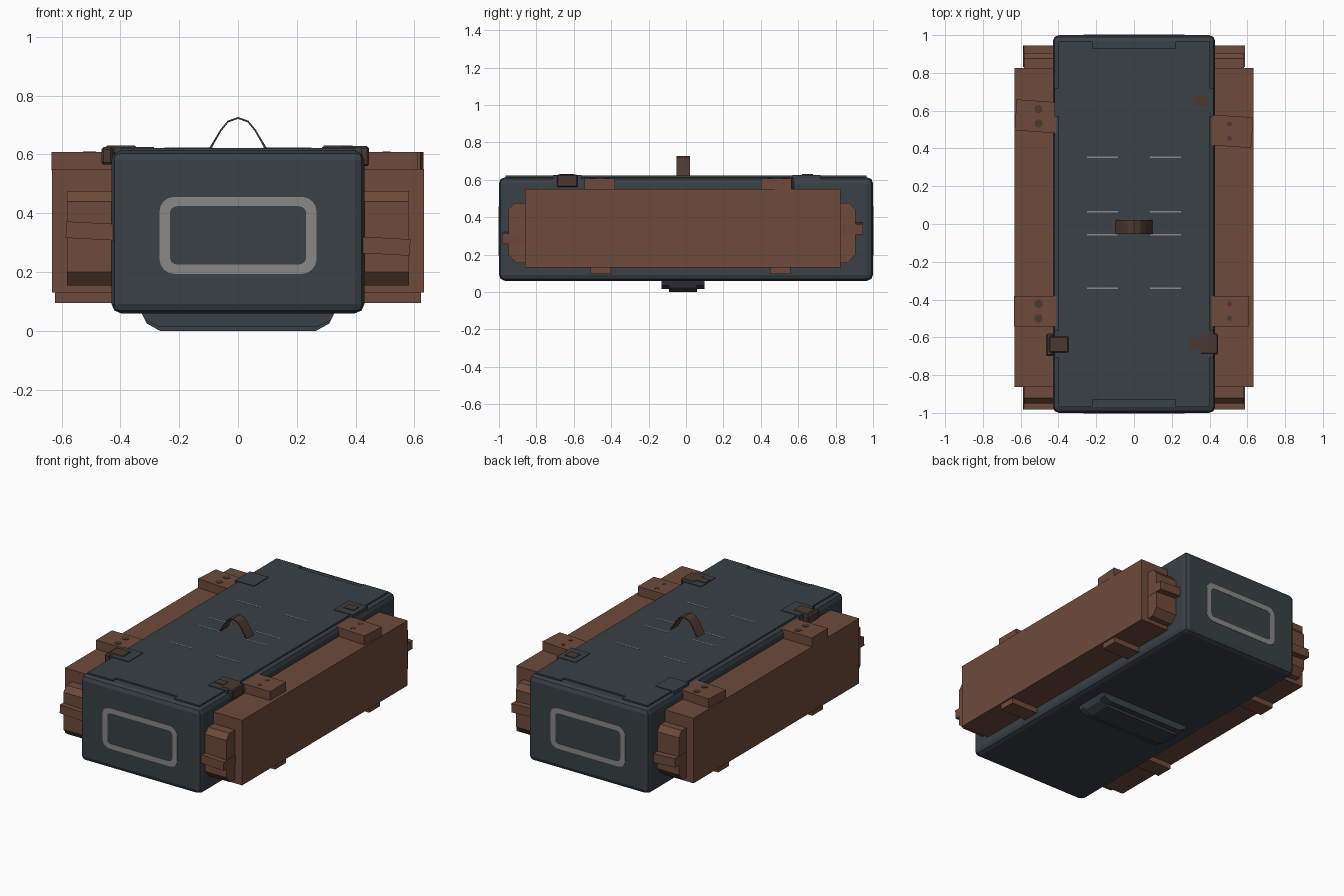
import bpy, bmesh, math
from mathutils import Vector, Matrix

if "Cube" in bpy.data.objects:
    bpy.data.objects.remove(bpy.data.objects["Cube"])


def material(name, rgb):
    m = bpy.data.materials.new(name)
    m.diffuse_color = (*rgb, 1)
    m.use_nodes = True
    m.node_tree.nodes["Principled BSDF"].inputs["Base Color"].default_value = m.diffuse_color
    return m


SLATE = material("dark slate", (0.041, 0.052, 0.060))
BROWN = material("leather brown", (0.155, 0.070, 0.043))
DARK = material("dark brown", (0.070, 0.041, 0.030))
GREY = material("light grey", (0.26, 0.25, 0.24))


def finish(bm, name, mat):
    bmesh.ops.recalc_face_normals(bm, faces=bm.faces)
    me = bpy.data.meshes.new(name)
    bm.to_mesh(me)
    bm.free()
    me.materials.append(mat)
    ob = bpy.data.objects.new(name, me)
    bpy.context.collection.objects.link(ob)
    return ob


def box(name, x, y, z, mat, bevel=0, segments=1, rot=0, axis='Z'):
    """Box from (min, max) ranges, optionally bevelled and turned about its centre."""
    x, y, z = sorted(x), sorted(y), sorted(z)
    bm = bmesh.new()
    bmesh.ops.create_cube(bm, size=1)
    bmesh.ops.scale(bm, verts=bm.verts, vec=(x[1] - x[0], y[1] - y[0], z[1] - z[0]))
    if bevel:
        bmesh.ops.bevel(bm, geom=bm.edges[:], offset=bevel, segments=segments,
                        profile=0.5, affect='EDGES')
    c = Vector(((x[0] + x[1]) / 2, (y[0] + y[1]) / 2, (z[0] + z[1]) / 2))
    bm.transform(Matrix.Translation(c) @ Matrix.Rotation(math.radians(rot), 4, axis))
    return finish(bm, name, mat)


def prism(name, pts, lo, hi, mat, axis):
    """Extrude a 2D outline along axis: X uses (y,z), Y uses (x,z), Z uses (x,y)."""
    def place(p, t):
        return {'X': (t, p[0], p[1]), 'Y': (p[0], t, p[1]), 'Z': (p[0], p[1], t)}[axis]
    bm = bmesh.new()
    a = [bm.verts.new(place(p, lo)) for p in pts]
    b = [bm.verts.new(place(p, hi)) for p in pts]
    n = len(pts)
    bm.faces.new(a)
    bm.faces.new(b)
    for i in range(n):
        bm.faces.new((a[i], a[(i + 1) % n], b[(i + 1) % n], b[i]))
    return finish(bm, name, mat)


def rounded(hx, hz, r, steps=4):
    pts = []
    for k, (sx, sz) in enumerate(((1, 1), (-1, 1), (-1, -1), (1, -1))):
        for i in range(steps + 1):
            a = math.pi / 2 * (k + i / steps)
            pts.append((sx * (hx - r) + r * math.cos(a), sz * (hz - r) + r * math.sin(a)))
    return pts


def end_frame(name, y0, y1):
    """Rounded rectangular frame plate on an end of the case."""
    outer, inner = rounded(0.267, 0.131, 0.05), rounded(0.232, 0.099, 0.025)
    bm = bmesh.new()
    rings = [[bm.verts.new((px, y, pz + 0.325)) for px, pz in ring]
             for y, ring in ((y0, outer), (y1, outer), (y1, inner), (y0, inner))]
    n = len(outer)
    for k in range(4):
        a, b = rings[k], rings[(k + 1) % 4]
        for i in range(n):
            bm.faces.new((a[i], a[(i + 1) % n], b[(i + 1) % n], b[i]))
    return finish(bm, name, GREY)


# main case
box("case_body", (-0.43, 0.43), (-1, 1), (0.06, 0.613), SLATE, 0.032, 2)

# lid plate with a shallow notch at each end
lid = [(-0.40, -0.965), (-0.22, -0.965), (-0.22, -0.93), (0.22, -0.93), (0.22, -0.965), (0.40, -0.965)]
lid += [(-px, -py) for px, py in lid]
prism("lid_plate", lid, 0.60, 0.622, SLATE, 'Z')

# tapered foot bar under the case
prism("foot_bar", [(-0.33, 0.065), (-0.31, 0.025), (-0.265, 0), (0.265, 0), (0.31, 0.025), (0.33, 0.065)],
      -0.09, 0.06, SLATE, 'Y')
prism("foot_bar_flange", [(-0.33, 0.065), (-0.315, 0.035), (-0.27, 0.015), (0.27, 0.015), (0.315, 0.035),
                          (0.33, 0.065)], -0.13, 0.10, SLATE, 'Y')

# painted frames on both ends
end_frame("front_frame", -1.002, -0.99)
end_frame("back_frame", 0.99, 1.002)

# faint painted lines on the lid
for y in (-0.34, -0.057, 0.065, 0.354):
    for s in (-1, 1):
        box("lid_line", (s * 0.085, s * 0.25), (y - 0.004, y + 0.004), (0.618, 0.6235), GREY)

# side pouches with end caps, end straps and bottom straps
for s, side in ((1, "right"), (-1, "left")):
    box(side + "_pouch", (s * 0.40, s * 0.633), (-0.862, 0.827), (0.13, 0.55), BROWN)
    cap = [(-0.95, 0.20), (-0.91, 0.155), (0.865, 0.155), (0.905, 0.20),
           (0.905, 0.44), (0.875, 0.475), (-0.92, 0.475), (-0.95, 0.44)]
    prism(side + "_end_caps", cap, s * 0.41, s * 0.582, BROWN, 'X')
    zf, zb = (0.288, 0.34) if s > 0 else (0.34, 0.288)
    box(side + "_front_end_strap", (s * 0.42, s * 0.585), (-0.982, -0.86), (zf - 0.028, zf + 0.028),
        BROWN, rot=3, axis='Y')
    box(side + "_back_end_strap", (s * 0.42, s * 0.585), (0.83, 0.946), (zb - 0.028, zb + 0.028),
        BROWN, rot=3, axis='Y')
    for y in (-0.455, 0.505):
        box(side + "_bottom_strap", (s * 0.42, s * 0.622), (y - 0.055, y + 0.055), (0.095, 0.14), BROWN)

# top straps with rivets: x range, y range, turn in degrees
for i, (x, y, rot) in enumerate((((-0.627, -0.40), (0.488, 0.652), -4), ((-0.634, -0.40), (-0.543, -0.38), 0),
                                 ((0.40, 0.626), (0.41, 0.572), -4), ((0.40, 0.61), (-0.543, -0.38), 0))):
    box("top_strap", x, y, (0.545, 0.608), BROWN, rot=rot)
    yc = (y[0] + y[1]) / 2
    r = 0.022 if i < 2 else 0.014
    xc = -0.505 if i < 2 else 0.505
    for dy in (-0.038, 0.038):
        hole = [(xc + r * math.cos(a * math.pi / 5), yc + dy + r * math.sin(a * math.pi / 5)) for a in range(10)]
        prism("strap_hole", hole, 0.604, 0.610, DARK, 'Z')

# corner plates on the lid
for s in (-1, 1):
    box("front_corner_plate", (s * 0.285, s * 0.42), (-0.71, -0.56), (0.585, 0.626), SLATE)
    box("back_corner_plate", (s * 0.285, s * 0.42), (0.57, 0.72), (0.585, 0.626), SLATE)

# latches hooked over the lid edge
box("left_latch", (-0.45, -0.345), (-0.68, -0.595), (0.60, 0.631), DARK, 0.006)
box("left_latch_hook", (-0.465, -0.425), (-0.70, -0.58), (0.565, 0.625), DARK, 0.008)
box("right_latch_tongue", (0.29, 0.36), (-0.66, -0.61), (0.60, 0.630), DARK)
box("right_latch", (0.35, 0.445), (-0.69, -0.58), (0.56, 0.628), DARK, 0.006)
box("back_latch", (0.32, 0.39), (0.62, 0.68), (0.60, 0.630), DARK)

# arched carry handle
arc = [(-0.102, 0.615), (-0.06, 0.685), (-0.035, 0.715), (0, 0.727), (0.035, 0.715), (0.06, 0.685), (0.102, 0.615)]
inner = [(px * 0.95, pz - 0.006) for px, pz in reversed(arc)]
prism("carry_handle", arc + inner, -0.052, 0.022, DARK, 'Y')
